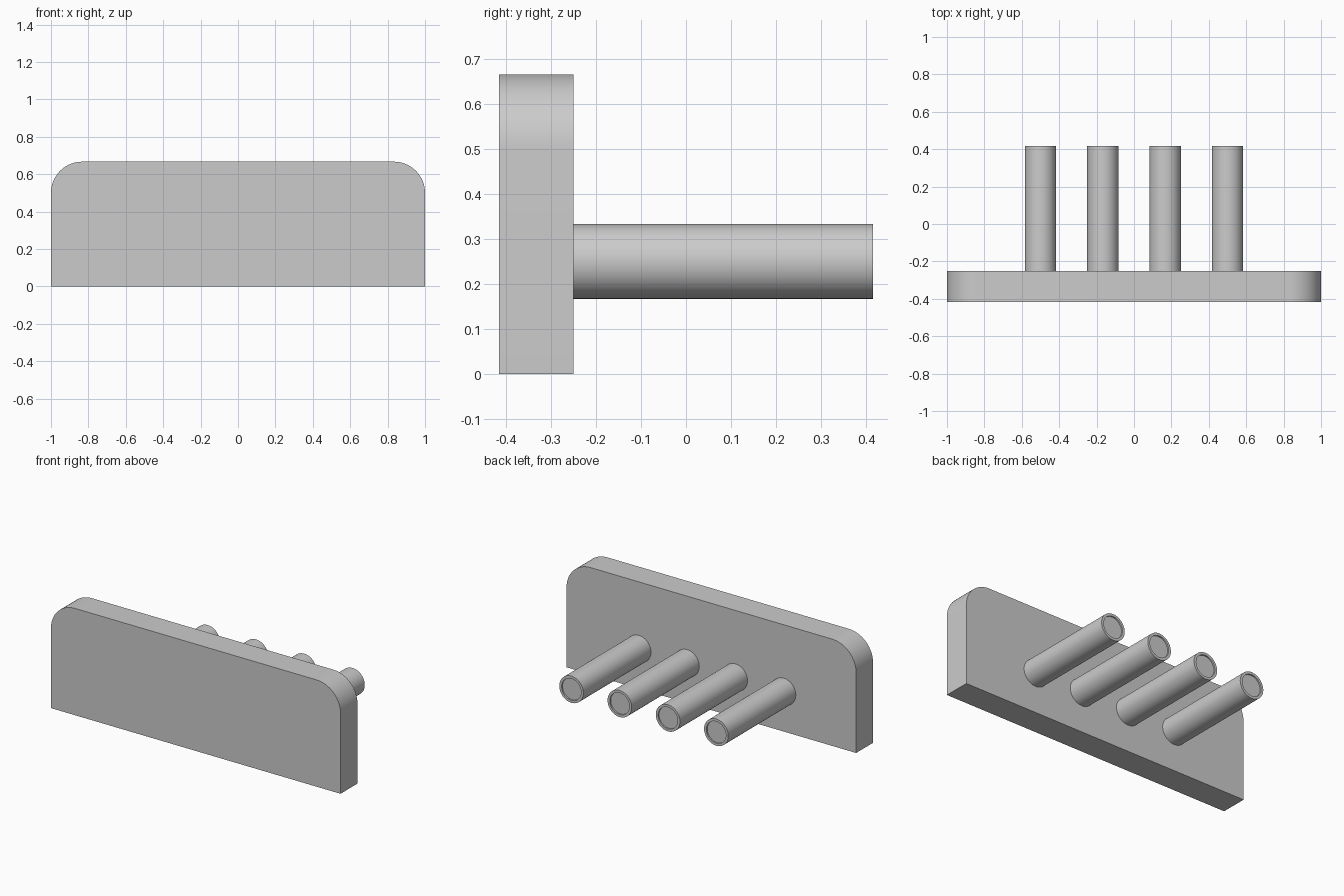
import bpy, bmesh, math
from mathutils import Matrix

cube = bpy.data.objects.get("Cube")
if cube:
    bpy.data.objects.remove(cube, do_unlink=True)

U = 1 / 6            # plate thickness, corner radius and peg diameter
FRONT = -2.5 * U
BACK = FRONT + U
PEG_END = 2.5 * U

grey = bpy.data.materials.new("plain_grey")
grey.use_nodes = True
colour = (0.6, 0.6, 0.6, 1)
grey.diffuse_color = colour
grey.node_tree.nodes["Principled BSDF"].inputs["Base Color"].default_value = colour


def finish(bm, name):
    """Turn a bmesh into a smooth-shaded object with sharp edges kept."""
    bmesh.ops.recalc_face_normals(bm, faces=bm.faces)
    mesh = bpy.data.meshes.new(name)
    bm.to_mesh(mesh)
    bm.free()
    mesh.materials.append(grey)
    obj = bpy.data.objects.new(name, mesh)
    bpy.context.collection.objects.link(obj)
    bpy.ops.object.select_all(action='DESELECT')
    obj.select_set(True)
    bpy.context.view_layer.objects.active = obj
    bpy.ops.object.shade_smooth_by_angle(angle=math.radians(30))
    return obj


# Back plate: square bottom, rounded top corners
bm = bmesh.new()
outline = [(-1, 0), (1, 0)]
for side in (1, -1):
    arc = [(side * (1 - U + U * math.cos(a)), 3 * U + U * math.sin(a))
           for a in (math.pi / 2 * i / 16 for i in range(17))]
    outline += arc if side == 1 else arc[::-1]
face = bm.faces.new([bm.verts.new((x, FRONT, z)) for x, z in outline])
side_geom = bmesh.ops.extrude_face_region(bm, geom=[face])["geom"]
bmesh.ops.translate(bm, vec=(0, U, 0),
                    verts=[v for v in side_geom if isinstance(v, bmesh.types.BMVert)])
finish(bm, "back_plate")


# Pegs: cylinders with a thin rim around a shallow recessed end
def make_peg(name, x):
    bm = bmesh.new()
    length = PEG_END - BACK
    place = (Matrix.Translation((x, (BACK + PEG_END) / 2, 1.5 * U))
             @ Matrix.Rotation(math.pi / 2, 4, 'X'))
    bmesh.ops.create_cone(bm, cap_ends=True, segments=48, radius1=U / 2,
                          radius2=U / 2, depth=length, matrix=place)
    bm.normal_update()
    end = [f for f in bm.faces if f.normal.y > 0.9]
    bmesh.ops.inset_region(bm, faces=end, thickness=0.016)
    bmesh.ops.inset_region(bm, faces=end, thickness=0.0005, depth=-0.008)
    finish(bm, name)


for i in range(4):
    make_peg(f"peg_{i + 1}", (2 * i - 3) * U)
